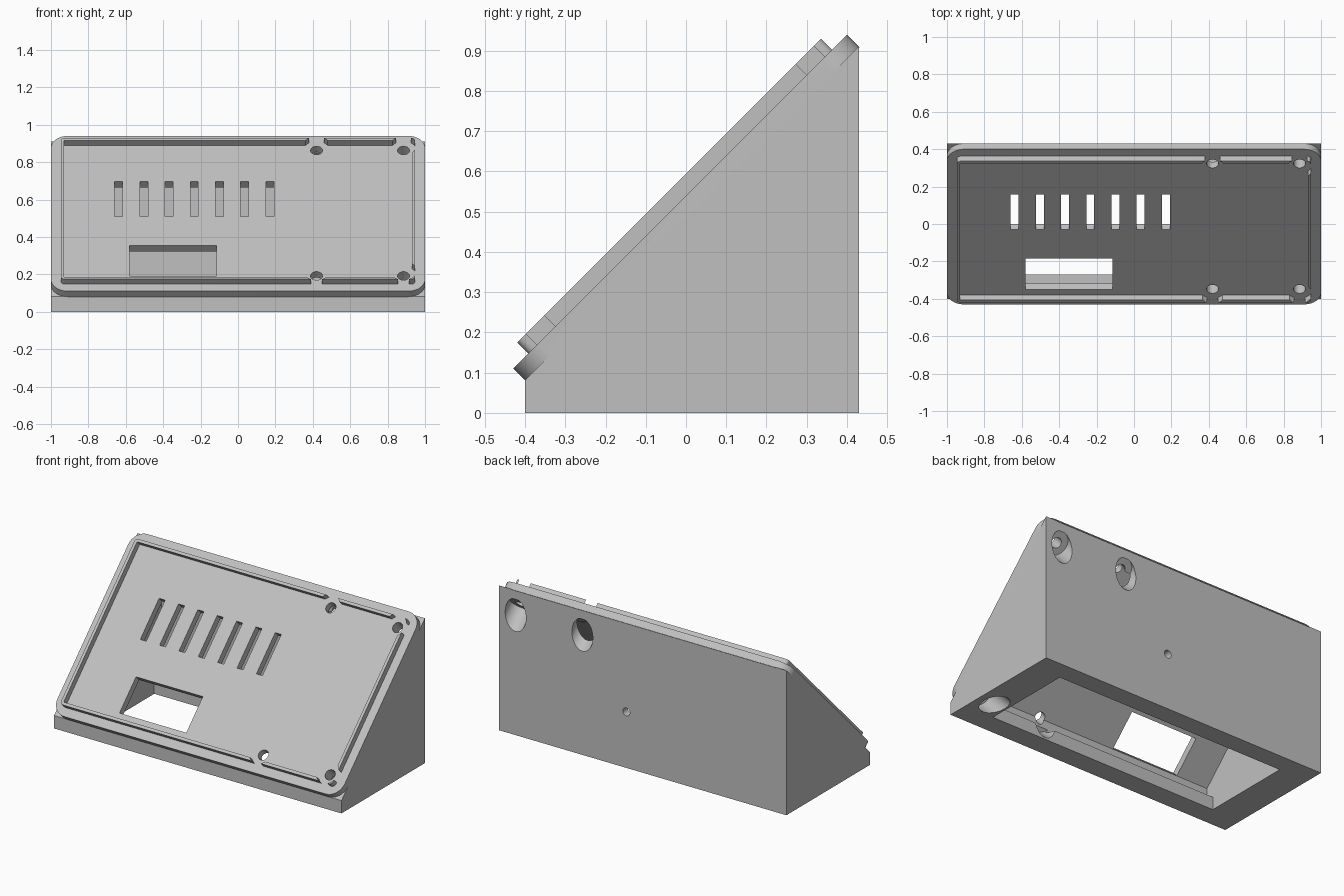
import bpy, bmesh
from math import cos, sin, pi, radians
from mathutils import Matrix

cube = bpy.data.objects.get("Cube")
if cube:
    bpy.data.objects.remove(cube, do_unlink=True)

GREY = (0.53, 0.53, 0.53, 1)
mat = bpy.data.materials.new("light_grey_plastic")
mat.use_nodes = True
mat.diffuse_color = GREY
mat.node_tree.nodes["Principled BSDF"].inputs["Base Color"].default_value = GREY

# Local frames: the 45 degree panel, profiles swept along x, and profiles swept along y
FLAT = Matrix.Identity(4)
SLOPE = Matrix.Rotation(radians(45), 4, 'X')
ALONG_X = Matrix(((0, 0, 1, 0), (1, 0, 0, 0), (0, 1, 0, 0), (0, 0, 0, 1)))
ALONG_Y = Matrix(((1, 0, 0, 0), (0, 0, 1, 0), (0, 1, 0, 0), (0, 0, 0, 1)))


def prism(name, points, lo, hi, frame):
    """Extrude a closed profile from lo to hi in the given frame."""
    bm = bmesh.new()
    face = bm.faces.new([bm.verts.new((a, b, lo)) for a, b in points])
    ext = bmesh.ops.extrude_face_region(bm, geom=[face])["geom"]
    top = [v for v in ext if isinstance(v, bmesh.types.BMVert)]
    bmesh.ops.translate(bm, verts=top, vec=(0, 0, hi - lo))
    bm.transform(frame)
    bmesh.ops.recalc_face_normals(bm, faces=bm.faces)
    mesh = bpy.data.meshes.new(name)
    bm.to_mesh(mesh)
    bm.free()
    mesh.materials.append(mat)
    obj = bpy.data.objects.new(name, mesh)
    bpy.context.collection.objects.link(obj)
    return obj


def rect(x0, x1, y0, y1):
    return [(x0, y0), (x1, y0), (x1, y1), (x0, y1)]


def circle(x, y, r, n=32):
    return [(x + r * cos(2 * pi * i / n), y + r * sin(2 * pi * i / n)) for i in range(n)]


def round_rect(x0, x1, y0, y1, r, n=8):
    corners = [(x1 - r, y1 - r), (x0 + r, y1 - r), (x0 + r, y0 + r), (x1 - r, y0 + r)]
    return [(cx + r * cos((k + i / n) * pi / 2), cy + r * sin((k + i / n) * pi / 2))
            for k, (cx, cy) in enumerate(corners) for i in range(n + 1)]


def boolean(target, tool, operation='DIFFERENCE'):
    mod = target.modifiers.new(tool.name, 'BOOLEAN')
    mod.operation, mod.solver, mod.object = operation, 'EXACT', tool
    bpy.context.view_layer.objects.active = target
    bpy.ops.object.modifier_apply(modifier=mod.name)
    bpy.data.objects.remove(tool, do_unlink=True)


# Panel extents along the slope and heights normal to it
U0, U1 = -0.226, 0.948
UNDER, FACE, LIP = 0.339, 0.382, 0.42
screws = [(x, u) for x in (0.42, 0.885) for u in (-0.11, 0.838)]

# Wedge body with a rounded sloping panel
housing = prism("housing", [(-0.4, 0), (0.43, 0), (0.43, 0.911), (-0.4, 0.081)], -1, 1, ALONG_X)
panel = prism("panel", round_rect(-1, 1, U0, U1, 0.09), UNDER - 0.001, FACE, SLOPE)
boolean(housing, panel, 'UNION')

# Hollow interior and open base
cavity = [(-0.32, 0.08), (0.38, 0.08), (0.38, 0.857), (-0.32, 0.157)]
boolean(housing, prism("cavity", cavity, -0.8, 0.8, ALONG_X))
boolean(housing, prism("base_opening", rect(-0.8, 0.8, -0.27, 0.31), -0.1, 0.1, FLAT))

# Display window and vent slots in the panel
boolean(housing, prism("display_window", rect(-0.58, -0.115, -0.113, 0.12), 0.31, 0.5, SLOPE))
for i in range(7):
    x = -0.638 + i * 0.1347
    boolean(housing, prism("vent", rect(x - 0.021, x + 0.021, 0.339, 0.604), 0.31, 0.5, SLOPE))

# Screw holes with wide counterbores from behind
for x, u in screws:
    boolean(housing, prism("counterbore", circle(x, u, 0.073), -0.3, 0.3, SLOPE))
    boolean(housing, prism("screw_hole", circle(x, u, 0.032), 0.25, 0.5, SLOPE))

# Rear socket opening and its two fixing holes
boolean(housing, prism("socket", rect(-0.57, 0.024, 0.18, 0.525), 0.36, 0.5, ALONG_Y))
for x in (-0.66, 0.114):
    boolean(housing, prism("fixing_hole", circle(x, 0.352, 0.025, 20), 0.36, 0.5, ALONG_Y))

# Thin raised lip, interrupted around the screws
M, T = 0.053, 0.018
lip = prism("raised_lip", round_rect(-1 + M, 1 - M, U0 + M, U1 - M, 0.02, 4), FACE - 0.01, LIP, SLOPE)
N = M + T
boolean(lip, prism("lip_inside", rect(-1 + N, 1 - N, U0 + N, U1 - N), 0.3, 0.5, SLOPE))
for x, u in screws:
    boolean(lip, prism("lip_gap", circle(x, u, 0.07), 0.3, 0.5, SLOPE))

# Smooth the curved walls, keep the edges crisp
for obj in (housing, lip):
    bpy.ops.object.select_all(action='DESELECT')
    obj.select_set(True)
    bpy.context.view_layer.objects.active = obj
    bpy.ops.object.shade_smooth_by_angle(angle=radians(30))
